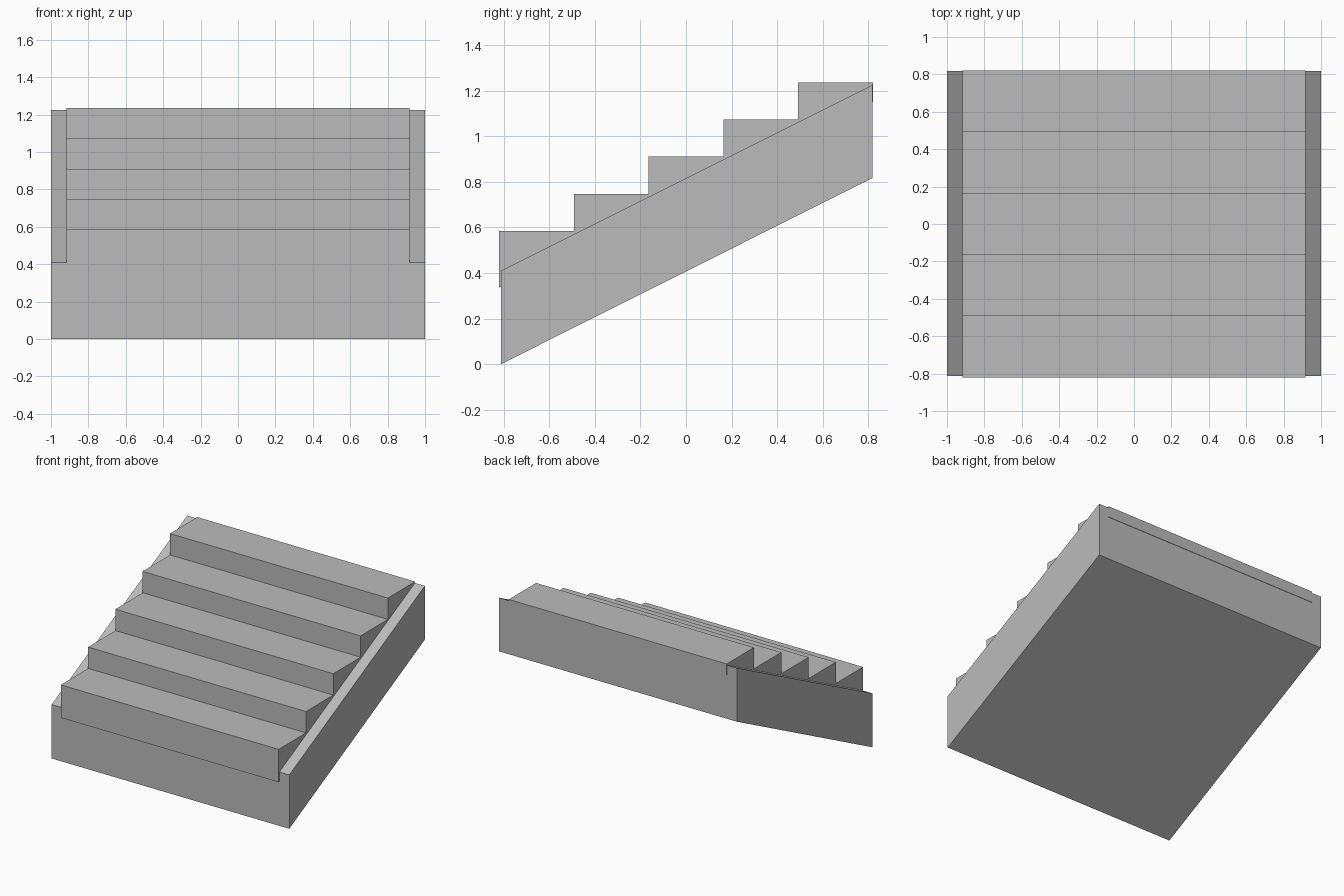
import bpy, bmesh

if "Cube" in bpy.data.objects:
    bpy.data.objects.remove(bpy.data.objects["Cube"])

grey = bpy.data.materials.new("stone_grey")
grey.diffuse_color = (0.5, 0.5, 0.5, 1)
grey.use_nodes = True
grey.node_tree.nodes["Principled BSDF"].inputs["Base Color"].default_value = grey.diffuse_color


def extrude_profile(name, points, half_width):
    """Solid made by extruding a (y, z) profile across x, centred on x = 0."""
    bm = bmesh.new()
    face = bm.faces.new([bm.verts.new((-half_width, y, z)) for y, z in points])
    geom = bmesh.ops.extrude_face_region(bm, geom=[face])["geom"]
    moved = [v for v in geom if isinstance(v, bmesh.types.BMVert)]
    bmesh.ops.translate(bm, verts=moved, vec=(2 * half_width, 0, 0))
    bmesh.ops.recalc_face_normals(bm, faces=bm.faces)
    mesh = bpy.data.meshes.new(name)
    bm.to_mesh(mesh)
    bm.free()
    mesh.materials.append(grey)
    obj = bpy.data.objects.new(name, mesh)
    bpy.context.collection.objects.link(obj)
    return obj


# Sloping slab whose top edges show as ramps on both sides
extrude_profile("sloped_base",
                [(-0.812, 0), (0.818, 0.817), (0.818, 1.225), (-0.812, 0.41)], 1.0)

# Staircase set into the slab
STEPS, DEPTH, RISE = 5, 0.328, 0.1625
front, first_tread = -0.82, 0.585
profile = [(front, 0.335)]
for i in range(STEPS):
    z = first_tread + i * RISE
    profile += [(front + i * DEPTH, z), (front + (i + 1) * DEPTH, z)]
profile.append((front + STEPS * DEPTH, 1.15))
extrude_profile("stair_treads", profile, 0.917)
